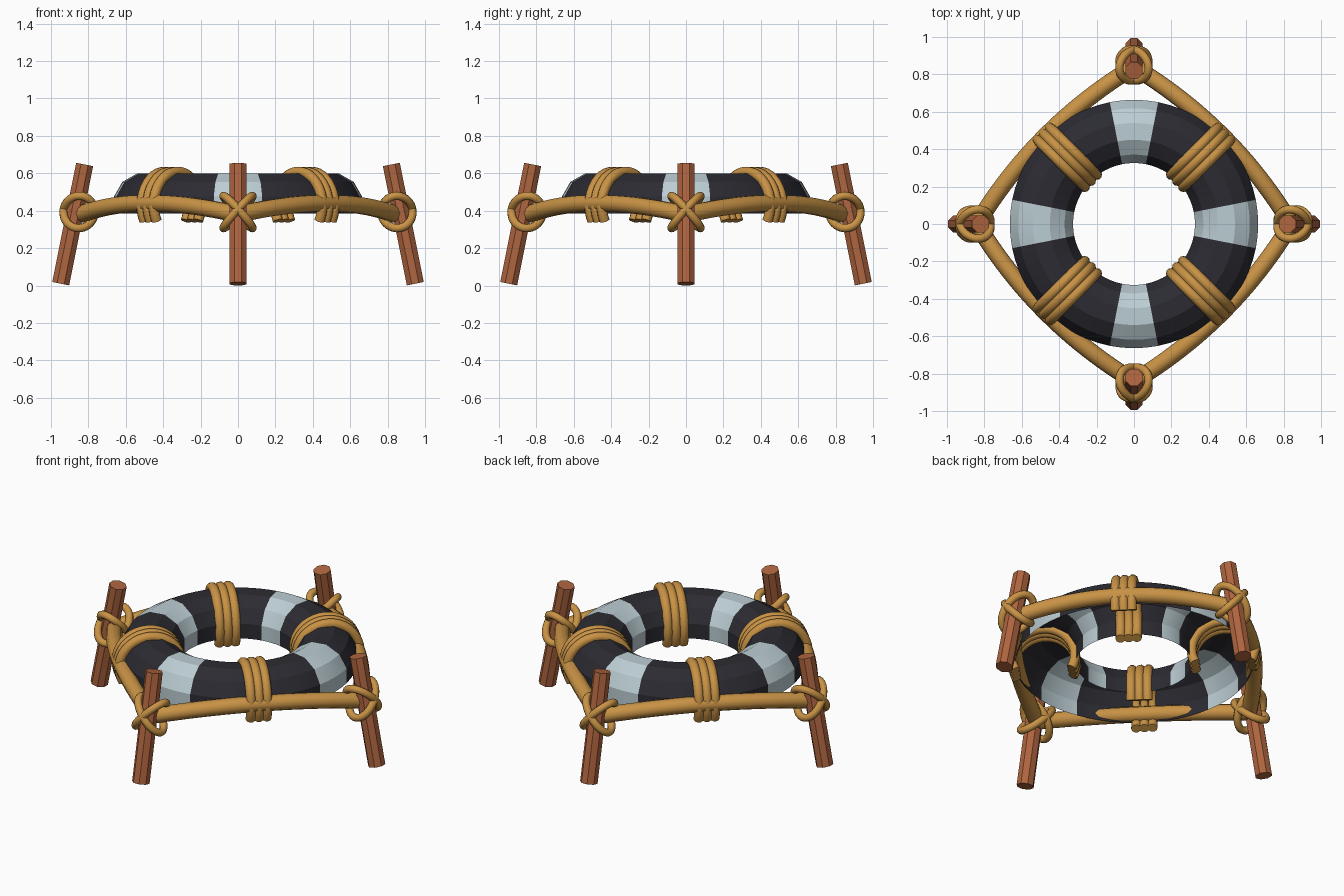
import bpy, bmesh, math
from mathutils import Vector, Matrix

if "Cube" in bpy.data.objects:
    bpy.data.objects.remove(bpy.data.objects["Cube"])


def material(name, rgb):
    m = bpy.data.materials.new(name)
    m.diffuse_color = (*rgb, 1)
    m.use_nodes = True
    m.node_tree.nodes["Principled BSDF"].inputs["Base Color"].default_value = m.diffuse_color
    return m


DARK = material("charcoal", (0.024, 0.024, 0.032))
PALE = material("pale_blue_grey", (0.50, 0.61, 0.65))
ROPE = material("rope_tan", (0.58, 0.29, 0.06))
WOOD = material("red_brown_wood", (0.43, 0.13, 0.05))


def finish(obj, angle):
    bpy.ops.object.select_all(action='DESELECT')
    obj.select_set(True)
    bpy.context.view_layer.objects.active = obj
    bpy.ops.object.shade_smooth_by_angle(angle=math.radians(angle))


def tube(name, points, radius, cyclic=False, sides=3):
    """Round rope swept along a path, converted to a mesh."""
    cu = bpy.data.curves.new(name, 'CURVE')
    cu.dimensions = '3D'
    sp = cu.splines.new('POLY')
    sp.points.add(len(points) - 1)
    for p, co in zip(sp.points, points):
        p.co = (*co, 1)
    sp.use_cyclic_u = cyclic
    cu.bevel_depth = radius
    cu.bevel_resolution = sides
    cu.use_fill_caps = not cyclic
    cu.materials.append(ROPE)
    obj = bpy.data.objects.new(name, cu)
    bpy.context.collection.objects.link(obj)
    bpy.ops.object.select_all(action='DESELECT')
    obj.select_set(True)
    bpy.context.view_layer.objects.active = obj
    bpy.ops.object.convert(target='MESH')
    finish(bpy.context.view_layer.objects.active, 50)


# Ring: open-bottomed torus shell with a 12-sided section and four pale stripes
R, r, ZC, N = 0.495, 0.175, 0.43, 64
bm = bmesh.new()
rows = []
for i in range(N):
    a = math.tau * i / N
    row = []
    for k in range(8):
        b = math.radians(-15 + 30 * k)
        d = R + r * math.cos(b)
        row.append(bm.verts.new((d * math.cos(a), d * math.sin(a), ZC + r * math.sin(b))))
    rows.append(row)
for i in range(N):
    p, q = rows[i], rows[(i + 1) % N]
    for k in range(7):
        f = bm.faces.new((p[k], q[k], q[k + 1], p[k + 1]))
        c = f.calc_center_median()
        off = abs((math.atan2(c.y, c.x) + math.pi / 4) % (math.pi / 2) - math.pi / 4)
        f.material_index = 1 if off < math.radians(11.25) else 0
me = bpy.data.meshes.new("float_ring")
bm.to_mesh(me)
bm.free()
me.materials.append(DARK)
me.materials.append(PALE)
ring = bpy.data.objects.new("float_ring", me)
bpy.context.collection.objects.link(ring)
finish(ring, 25)

LEAN = math.atan2(0.128, 0.637)
for n in range(4):
    turn = Matrix.Rotation(n * math.pi / 2, 4, 'Z')
    diag = Matrix.Rotation(n * math.pi / 2 + math.pi / 4, 4, 'Z')

    # Leaning post
    bpy.ops.mesh.primitive_cylinder_add(vertices=8, radius=0.05, depth=0.65)
    post = bpy.context.object
    post.name = f"post_{n + 1}"
    post.data.materials.append(WOOD)
    post.matrix_world = (turn @ Matrix.Translation((0.884, 0, 0.3285))
                         @ Matrix.Rotation(-LEAN, 4, 'Y')
                         @ Matrix.Rotation(math.pi / 8, 4, 'Z'))

    # Two crossed rope loops round the post
    for s in (-1, 1):
        m = (turn @ Matrix.Translation((0.85, 0, 0.393)) @ Matrix.Rotation(-LEAN, 4, 'Y')
             @ Matrix.Rotation(s * math.radians(48), 4, 'X'))
        pts = [m @ Vector((0.083 * math.cos(t), 0.117 * math.sin(t), 0))
               for t in (math.tau * i / 32 for i in range(32))]
        tube(f"post_loop_{n + 1}_{'a' if s < 0 else 'b'}", pts, 0.022, True)

    # Bowed rope between neighbouring posts, touching the ring half way
    pts = []
    for i in range(25):
        t = -1 + i / 12
        pts.append(diag @ Vector((0.667 - 0.073 * t * t, 0.594 * t, 0.44 - 0.06 * t * t)))
    tube(f"side_rope_{n + 1}", pts, 0.046)

    # Three rope strands lashed over the ring
    for j in (-1, 0, 1):
        pts = []
        for i in range(25):
            b = math.radians(-28 + 236 * i / 24)
            pts.append(diag @ Vector((R + 0.01 + 0.178 * math.cos(b), 0.046 * j,
                                      ZC + 0.178 * math.sin(b))))
        tube(f"lashing_{n + 1}_strand_{j + 2}", pts, 0.028)
